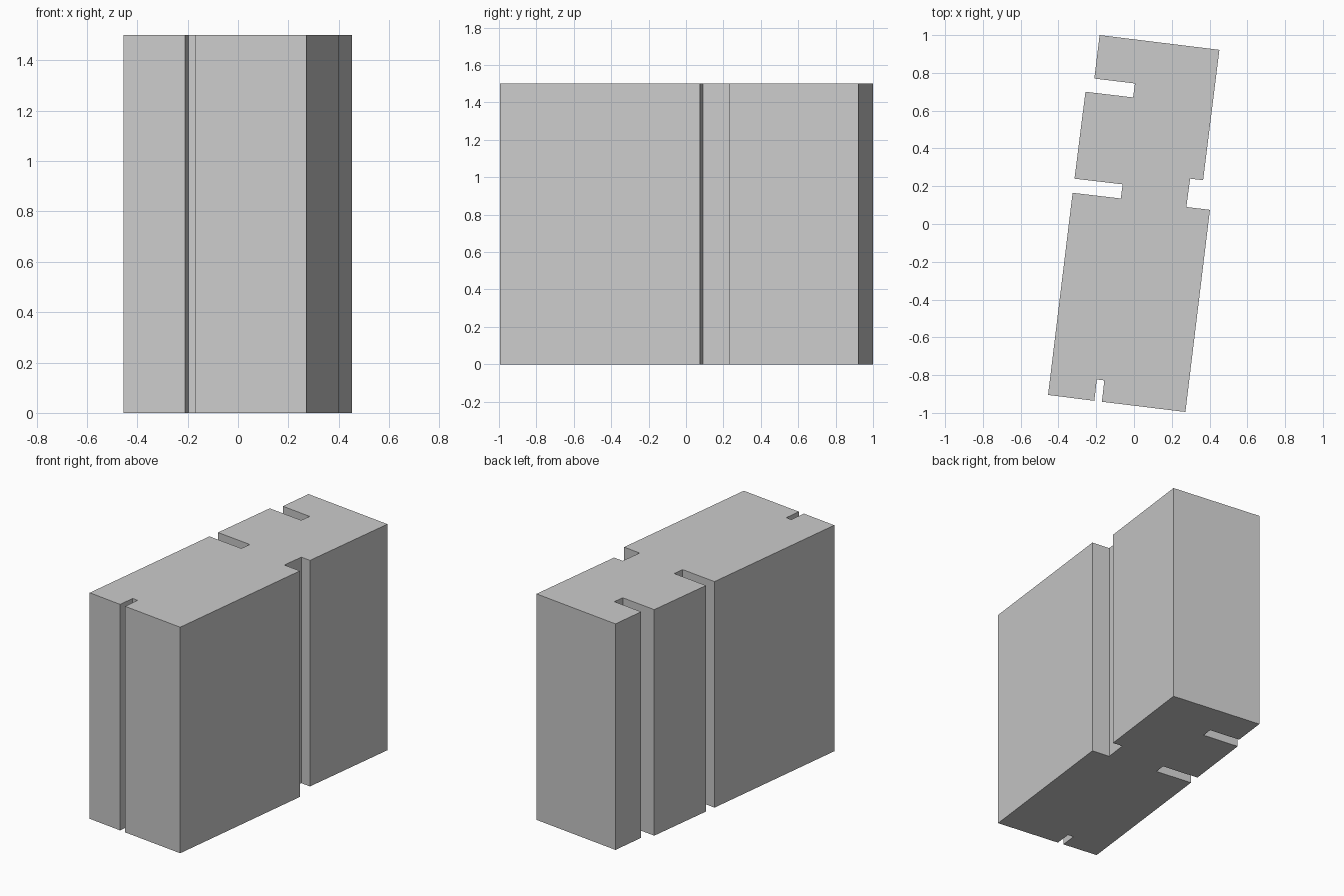
import bpy
import bmesh

cube = bpy.data.objects.get("Cube")
if cube:
    bpy.data.objects.remove(cube, do_unlink=True)

HEIGHT = 1.5

# Plain grey finish
grey = bpy.data.materials.new("light_grey")
colour = (0.6, 0.6, 0.6, 1.0)
grey.use_nodes = True
grey.diffuse_color = colour
grey.node_tree.nodes["Principled BSDF"].inputs["Base Color"].default_value = colour

# Footprint, counter-clockwise, one group per side
left_side = [(-0.182, 1.0), (-0.21, 0.77), (0.005, 0.744), (-0.005, 0.67),
             (-0.257, 0.70), (-0.315, 0.24), (-0.06, 0.21), (-0.07, 0.135),
             (-0.325, 0.165)]
front_side = [(-0.455, -0.905), (-0.21, -0.936), (-0.197, -0.823),
              (-0.157, -0.828), (-0.17, -0.941)]
right_side = [(0.272, -0.995), (0.402, 0.075), (0.277, 0.09),
              (0.297, 0.24), (0.366, 0.232), (0.452, 0.922)]
outline = left_side + front_side + right_side


def extrude_footprint(name, points, height, material):
    """Raise a closed footprint into a solid block."""
    bm = bmesh.new()
    base = bm.faces.new([bm.verts.new((x, y, 0)) for x, y in points])
    raised = bmesh.ops.extrude_face_region(bm, geom=[base], use_keep_orig=True)
    top = [v for v in raised["geom"] if isinstance(v, bmesh.types.BMVert)]
    bmesh.ops.translate(bm, verts=top, vec=(0, 0, height))
    bmesh.ops.recalc_face_normals(bm, faces=bm.faces[:])
    mesh = bpy.data.meshes.new(name)
    bm.to_mesh(mesh)
    bm.free()
    mesh.materials.append(material)
    obj = bpy.data.objects.new(name, mesh)
    bpy.context.collection.objects.link(obj)
    return obj


# Tall block with notched sides
extrude_footprint("building_block", outline, HEIGHT, grey)
